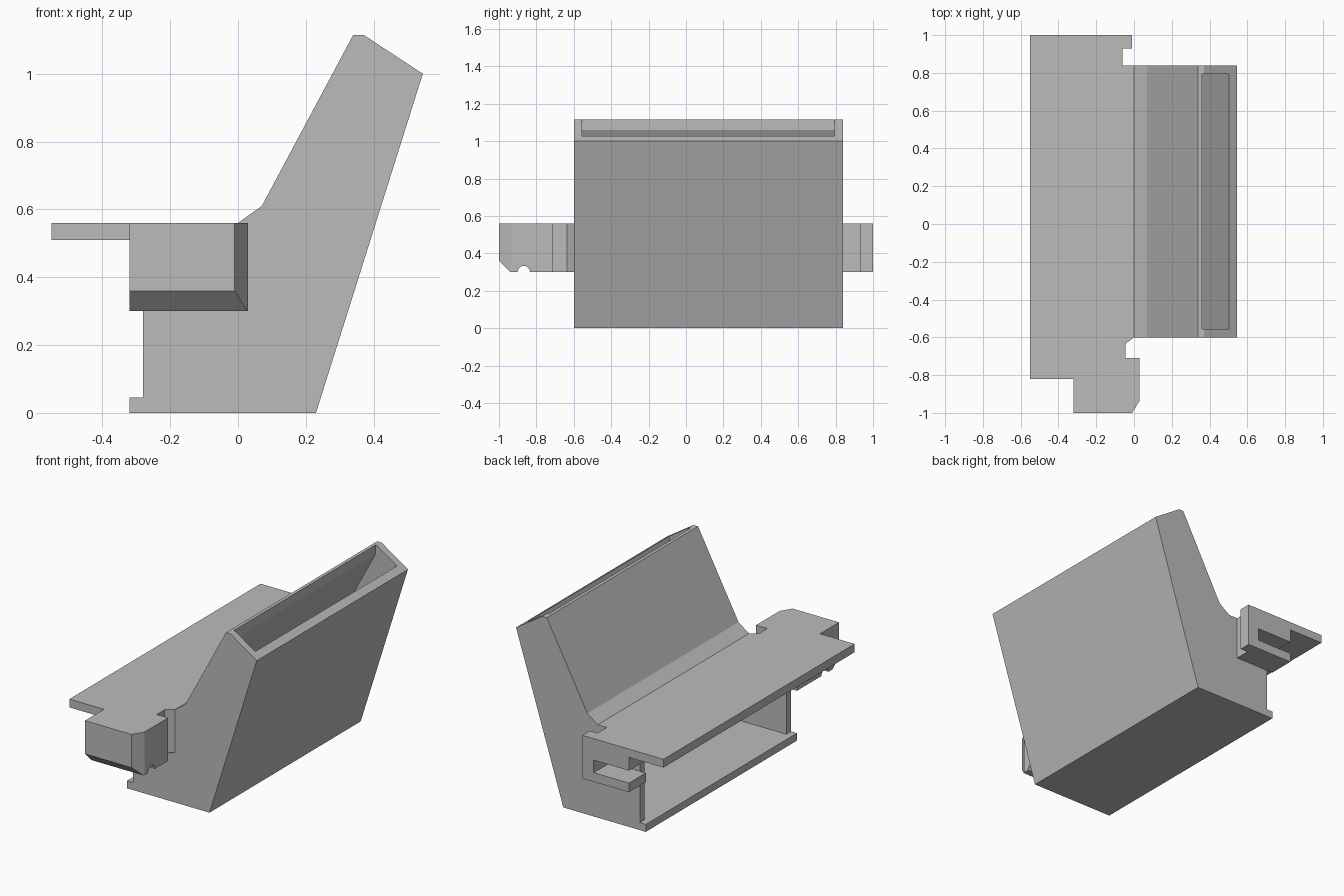
import bpy
import bmesh
import math
from mathutils import Vector

default = bpy.data.objects.get("Cube")
if default:
    bpy.data.objects.remove(default, do_unlink=True)

grey = bpy.data.materials.new("plain grey")
grey.use_nodes = True
GREY = (0.5, 0.5, 0.5, 1)
grey.diffuse_color = GREY
grey.node_tree.nodes["Principled BSDF"].inputs["Base Color"].default_value = GREY


def prism(name, profile, axis, low, high):
    """Extrude a 2D profile along an axis; the profile uses the other two axes in order."""
    def point(p, depth):
        co = list(p)
        co.insert("xyz".index(axis), depth)
        return Vector(co)

    bm = bmesh.new()
    face = bm.faces.new([bm.verts.new(point(p, low)) for p in profile])
    result = bmesh.ops.extrude_face_region(bm, geom=[face])
    moved = [v for v in result["geom"] if isinstance(v, bmesh.types.BMVert)]
    bmesh.ops.translate(bm, verts=moved, vec=point((0, 0), high - low))
    bmesh.ops.recalc_face_normals(bm, faces=bm.faces)
    mesh = bpy.data.meshes.new(name)
    bm.to_mesh(mesh)
    bm.free()
    mesh.materials.append(grey)
    obj = bpy.data.objects.new(name, mesh)
    bpy.context.collection.objects.link(obj)
    return obj


def box(x0, x1, y0, y1):
    return [(x0, y0), (x1, y0), (x1, y1), (x0, y1)]


def cut(target, cutter):
    """Subtract the cutter, bake the result and drop the cutter."""
    cutter.hide_render = True
    mod = target.modifiers.new("cut", "BOOLEAN")
    mod.operation = "DIFFERENCE"
    mod.solver = "EXACT"
    mod.object = cutter
    bpy.context.view_layer.update()
    graph = bpy.context.evaluated_depsgraph_get()
    baked = bpy.data.meshes.new_from_object(target.evaluated_get(graph))
    target.modifiers.clear()
    target.data = baked
    bpy.data.objects.remove(cutter, do_unlink=True)


TOP, SHELF_BASE, END_BASE = 0.56, 0.51, 0.30
BODY_FRONT, BODY_BACK = -0.60, 0.84

# Leaning housing with the long shelf in one section
housing = prism("housing", [
    (-0.32, 0), (0.23, 0), (0.545, 1.0), (0.37, 1.115), (0.34, 1.115),
    (0.07, 0.61), (0, TOP), (-0.55, TOP), (-0.55, SHELF_BASE),
    (-0.28, SHELF_BASE), (-0.28, 0.045), (-0.32, 0.045)],
    "y", BODY_FRONT, BODY_BACK)

# Hollow that runs from the low side opening up to the slanted top opening
cut(housing, prism("hollow_cutter", [
    (-0.30, 0.045), (0.194, 0.045), (0.558, 1.2), (0.36, 1.2), (0.36, 1.06),
    (0.103, 0.58), (0, SHELF_BASE), (-0.30, SHELF_BASE)],
    "y", -0.555, 0.795))

# Back end bracket with a slot open to the side and a corner notch
back_bracket = prism("back_bracket", [
    (-0.55, TOP), (-0.01, TOP), (-0.01, END_BASE), (-0.32, END_BASE),
    (-0.32, 0.355), (-0.085, 0.355), (-0.085, 0.43), (-0.32, 0.43),
    (-0.32, SHELF_BASE), (-0.55, SHELF_BASE)],
    "y", BODY_BACK, 1.0)
cut(back_bracket, prism("notch_cutter", box(-0.06, 0.1, 0.8, 0.93), "z", 0.2, 0.7))

# Front end block with a side notch and a chamfered corner
front_block = prism("front_block", [
    (-0.32, -1), (-0.01, -1), (0.03, -0.935), (0.03, -0.71), (-0.045, -0.71),
    (-0.045, -0.635), (0, BODY_FRONT), (-0.32, BODY_FRONT)],
    "z", END_BASE, TOP)

# Chamfer and round groove under the front block
cut(front_block, prism("chamfer_cutter", [
    (-1.06, 0.42), (-0.88, 0.24), (-1.06, 0.24)], "x", -0.5, 0.2))
groove = [(-0.867 + 0.033 * math.cos(a * math.pi / 12),
           END_BASE + 0.033 * math.sin(a * math.pi / 12)) for a in range(24)]
cut(front_block, prism("groove_cutter", groove, "x", -0.5, 0.2))

# Shelf continuation beside the front block
prism("front_shelf", box(-0.55, -0.32, -0.82, BODY_FRONT), "z", SHELF_BASE, TOP)
